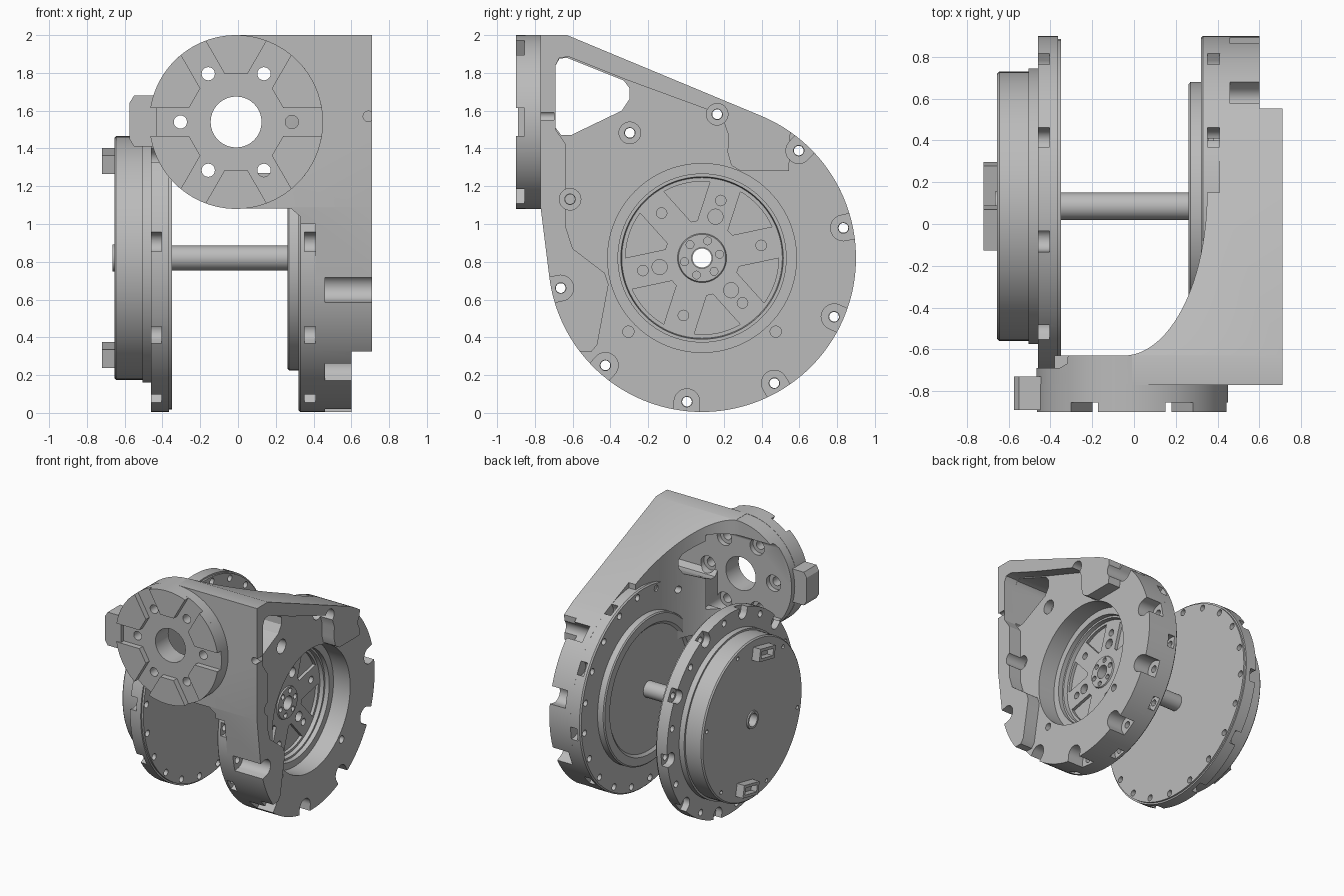
import bpy, bmesh
from math import sin, cos, radians, asin, pi
from mathutils import Matrix

if "Cube" in bpy.data.objects:
    bpy.data.objects.remove(bpy.data.objects["Cube"])

grey = bpy.data.materials.new("machined_grey")
grey.use_nodes = True
grey.diffuse_color = (0.5, 0.5, 0.5, 1)
grey.node_tree.nodes["Principled BSDF"].inputs["Base Color"].default_value = (0.5, 0.5, 0.5, 1)

HUB = (0.085, 0.82)       # main axis, as y and z
FACE = (-0.01, 1.54)      # mounting flange axis, as x and z
R = 0.815


def arc(c, r, a0, a1, n=24):
    return [(c[0] + r * cos(radians(a0 + (a1 - a0) * i / n)),
             c[1] + r * sin(radians(a0 + (a1 - a0) * i / n))) for i in range(n + 1)]


def circle(c, r, n=32):
    return arc(c, r, 0, 360, n)[:-1]


def polar(c, r, a):
    return (c[0] + r * cos(radians(a)), c[1] + r * sin(radians(a)))


def sector(c, a, hw, r0, r1):
    """Wedge between two straight channels that lie 60 degrees apart."""
    d0, d1 = (30 - asin(hw / r) * 180 / pi for r in (r0, r1))
    return [polar(c, r0, a + d0), polar(c, r0, a - d0)] + arc(c, r1, a - d1, a + d1, 12)


def scallop(c, r, a, rad):
    """U-shaped notch open towards the outside."""
    m = polar(c, r, a)
    ends = [polar(m, rad, a + 90), polar(m, rad, a + 270)]
    out = [(p[0] + 0.2 * cos(radians(a)), p[1] + 0.2 * sin(radians(a))) for p in ends]
    return [out[0]] + arc(m, rad, a + 90, a + 270, 16) + [out[1]]


def finish(name, bm):
    bmesh.ops.recalc_face_normals(bm, faces=bm.faces[:])
    me = bpy.data.meshes.new(name)
    bm.to_mesh(me)
    bm.free()
    me.materials.append(grey)
    ob = bpy.data.objects.new(name, me)
    bpy.context.collection.objects.link(ob)
    return ob


def prisms(name, loops, axis, a, b):
    """Extrude flat outlines along one axis from a to b."""
    place = {"X": lambda p, t: (t, p[0], p[1]),
             "Y": lambda p, t: (p[0], t, p[1]),
             "Z": lambda p, t: (p[0], p[1], t)}[axis]
    bm = bmesh.new()
    for loop in loops:
        lo = [bm.verts.new(place(p, a)) for p in loop]
        hi = [bm.verts.new(place(p, b)) for p in loop]
        bm.faces.new(lo)
        bm.faces.new(hi)
        for i in range(len(loop)):
            j = (i + 1) % len(loop)
            bm.faces.new((lo[i], lo[j], hi[j], hi[i]))
    return finish(name, bm)


def lathe(name, profile, n=96):
    """Revolve a closed (x, radius) profile about the main axis."""
    bm = bmesh.new()
    rings = [[bm.verts.new((x, HUB[0] + r * cos(2 * pi * k / n), HUB[1] + r * sin(2 * pi * k / n)))
              for x, r in profile] for k in range(n)]
    m = len(profile)
    for k in range(n):
        p, q = rings[k], rings[(k + 1) % n]
        for i in range(m):
            j = (i + 1) % m
            bm.faces.new((p[i], p[j], q[j], q[i]))
    return finish(name, bm)


def boolean(ob, loops, axis, a, b, op="DIFFERENCE"):
    cutter = prisms("cutter", loops, axis, a, b)
    cutter.hide_render = True
    mod = ob.modifiers.new("cut", "BOOLEAN")
    mod.operation, mod.solver, mod.object = op, "EXACT", cutter
    bpy.context.view_layer.objects.active = ob
    bpy.ops.object.modifier_apply(modifier=mod.name)
    bpy.data.objects.remove(cutter)


bolts = [12 + 36 * k for k in range(10)]
notches = [30 + 36 * k for k in range(10)]
six = [60 * k for k in range(6)]

# Housing: teardrop side plate and front wall, trimmed by plan and front outlines
housing = prisms("housing", [[(-0.77, 1.09), (-0.77, 2), (-0.63, 2)]
                             + arc(HUB, R, 67.4, -172.8, 96)], "X", -0.48, 0.71)
plan = [(-0.6, -0.95), (0.9, -0.95), (0.9, 1), (0.41, 1), (0.41, 0.15)]
plan += [(-0.05 + 0.4 * cos(t * pi / 48), 0.15 - 0.78 * sin(t * pi / 48)) for t in range(25)]
boolean(housing, [plan + [(-0.6, -0.63)]], "Z", -0.2, 2.2, "INTERSECT")
front = arc(FACE, 0.458, 90, 270, 40) + [(0.28, 1.082), (0.33, 1.04), (0.33, 1.0), (0.41, 1.0),
                                         (0.41, -0.1), (0.9, -0.1), (0.9, 2.1), (-0.01, 2.1)]
boolean(housing, [front], "Y", -1, 1.2, "INTERSECT")

# Open pocket that leaves the raised rim, then the triangular window and flange back pocket
pocket = [(-0.55, 0.325), (-0.9, 0.325), (-0.9, -0.1), (1, -0.1), (1, 1.7), (0.56, 1.7), (0.545, 1.28),
          (0.29, 1.28), (0.24, 1.31), (0.22, 1.38), (0.225, 1.47), (0.2, 1.54), (0.13, 1.6),
          (-0.32, 1.765), (-0.62, 1.885), (-0.67, 1.88), (-0.69, 1.84), (-0.69, 1.5), (-0.635, 1.42),
          (-0.635, 0.98), (-0.6, 0.87), (-0.43, 0.74), (-0.41, 0.68), (-0.47, 0.36), (-0.5, 0.325)]
boolean(housing, [pocket], "X", 0.6, 0.9)
window = [(-0.69, 1.84), (-0.67, 1.875), (-0.63, 1.88), (-0.33, 1.76), (-0.3, 1.72), (-0.3, 1.66),
          (-0.34, 1.6), (-0.61, 1.47), (-0.66, 1.47), (-0.69, 1.51)]
boolean(housing, [window], "X", -0.6, 0.9)
boolean(housing, [[(-0.69, 1.27), (-0.69, 1.84), (-0.66, 1.878), (-0.5, 1.878), (-0.5, 1.27)]],
        "X", -0.6, 0.2)

# Bearing bore, bolt scallops, counterbores and bolt holes of the housing
boolean(housing, [circle(HUB, 0.445, 96)], "X", 0.2, 0.9)
boolean(housing, [circle(HUB, 0.5, 96)], "X", 0.45, 0.9)
boolean(housing, [scallop(HUB, 0.765, a, 0.068) for a in bolts if a not in (84, 120, 156)],
        "X", 0.46, 0.9)
boolean(housing, [circle(polar(HUB, 0.765, a), 0.057) for a in (84, 120, 156)], "X", 0.53, 0.9)
boolean(housing, [circle(polar(HUB, 0.765, a), 0.028, 16) for a in bolts], "X", 0.2, 0.9)
boolean(housing, [circle((y, 0.43), 0.03, 16) for y in (-0.305, 0.475)], "X", 0.55, 0.9)
boolean(housing, [circle((0.69, 1.57), 0.028, 16)], "Y", -0.9, -0.7)

# Mounting flange: disc with six raised wedges, centre bore and bolt holes
flange = prisms("mounting_flange", [circle(FACE, 0.46, 96)], "Y", -0.855, -0.765)
wedges = prisms("flange_wedges", [sector(FACE, a + 30, 0.075, 0.26, 0.46) for a in six],
                "Y", -0.9, -0.85)
holes = [circle(polar(FACE, 0.295, a), 0.035, 20) for a in six]
for part in (flange, housing):
    boolean(part, [circle(FACE, 0.135)] + holes, "Y", -1, -0.6)
boolean(housing, [circle(polar(FACE, 0.295, a), 0.065, 24) for a in six], "Y", -0.73, -0.58)

# Side tab of the mounting flange
tab = prisms("flange_tab", [[(-0.43, 1.41), (-0.55, 1.41), (-0.575, 1.45), (-0.575, 1.64),
                             (-0.55, 1.68), (-0.43, 1.68)]], "Y", -0.89, -0.73)

# Output bearing plate behind the housing
plate = lathe("bearing_plate", [(0.28, 0.055), (0.28, 0.5), (0.262, 0.52), (0.262, 0.585), (0.27, 0.595),
                                (0.32, 0.595), (0.32, 0.805), (0.33, R), (0.412, R), (0.412, 0.43),
                                (0.38, 0.425), (0.38, 0.13), (0.39, 0.125), (0.39, 0.055)])
boolean(plate, [sector(HUB, a + 42, 0.085, 0.2, 0.405) for a in six], "X", 0.355, 0.5)
boolean(plate, [circle(polar(HUB, 0.32, a + 12), 0.028, 16) for a in six]
        + [circle(polar(HUB, 0.23, a), 0.04, 20) for a in (72, 192, 312)]
        + [circle(polar(HUB, 0.095, a + 12), 0.021, 12) for a in six], "X", 0.33, 0.5)

# Motor unit with stepped rim
motor = lathe("motor_unit", [(-0.665, 0.052), (-0.665, 0.07), (-0.655, 0.072), (-0.655, 0.635),
                             (-0.645, 0.645), (-0.505, 0.645), (-0.505, 0.66), (-0.46, 0.66),
                             (-0.46, R), (-0.365, R), (-0.365, 0.802), (-0.35, 0.802), (-0.35, 0.052)])
boolean(motor, [circle(polar(HUB, 0.595, a + 12), 0.016, 12) for a in six], "X", -0.7, -0.63)

# Edge notches and screw holes shared by both rims
for part, x0, x1 in ((plate, 0.352, 0.5), (motor, -0.5, -0.405)):
    boolean(part, [scallop(HUB, 0.775, a, 0.052) for a in notches], "X", x0, x1)
    boolean(part, [circle(polar(HUB, 0.765, a), 0.026, 14) for a in bolts + notches],
            "X", x0 - 0.2, x1 + 0.2)

# Hollow shaft joining the two sides
shaft = lathe("hollow_shaft", [(-0.37, 0.05), (-0.37, 0.065), (0.3, 0.065), (0.3, 0.05)], 40)


# Cable sockets on the motor cover
def tilted_box(c, w, h, a):
    t = Matrix.Rotation(radians(a), 2)
    pts = [t @ v for v in Matrix(((-w, -h), (w, -h), (w, h), (-w, h)))]
    return [(c[0] + p[0] / 2, c[1] + p[1] / 2) for p in pts]


sockets = []
for name, a in (("upper_socket", 101.5), ("lower_socket", 281.5)):
    c = polar(HUB, 0.525, a)
    s = prisms(name, [tilted_box(c, 0.2, 0.1, 11.5)], "X", -0.72, -0.65)
    boolean(s, [tilted_box(c, 0.15, 0.055, 11.5)], "X", -0.8, -0.67)
    sockets.append(s)

# Smooth round surfaces, keep machined edges sharp
bpy.ops.object.select_all(action="DESELECT")
for part in [housing, flange, wedges, tab, plate, motor, shaft] + sockets:
    part.select_set(True)
bpy.context.view_layer.objects.active = housing
bpy.ops.object.shade_smooth_by_angle(angle=radians(30))
